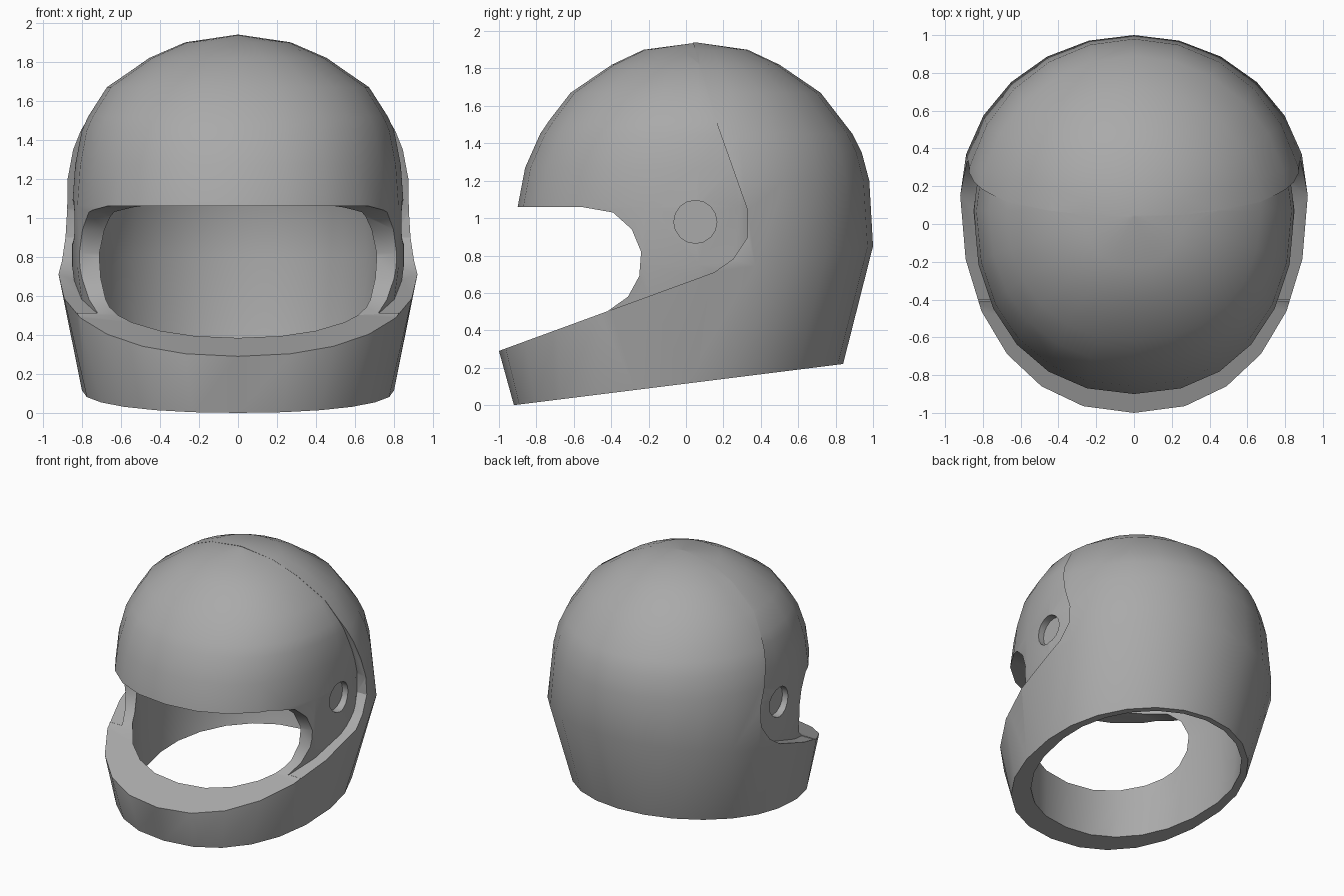
import bpy, bmesh, math

cube = bpy.data.objects.get("Cube")
if cube:
    bpy.data.objects.remove(cube, do_unlink=True)

SIDES = 24

grey = bpy.data.materials.new("shell_grey")
grey.use_nodes = True
colour = (0.4, 0.4, 0.4, 1)
grey.diffuse_color = colour
grey.node_tree.nodes["Principled BSDF"].inputs["Base Color"].default_value = colour


def finish(name, bm):
    bmesh.ops.recalc_face_normals(bm, faces=bm.faces[:])
    mesh = bpy.data.meshes.new(name)
    bm.to_mesh(mesh)
    bm.free()
    mesh.materials.append(grey)
    obj = bpy.data.objects.new(name, mesh)
    bpy.context.collection.objects.link(obj)
    return obj


def loft(name, rings, apex):
    """Skin egg-shaped rings: half width, then (y, z) at front, middle and back."""
    bm = bmesh.new()
    loops = []
    for width, front, mid, back in rings:
        loop = []
        for i in range(SIDES):
            a = math.tau * i / SIDES
            s, c = math.sin(a), math.cos(a)
            end, power = (front, 2 / 2.2) if c > 0 else (back, 1)
            t = abs(c) ** power
            x = math.copysign(abs(s) ** power, s) * width
            loop.append(bm.verts.new((x, mid[0] + (end[0] - mid[0]) * t,
                                      mid[1] + (end[1] - mid[1]) * t)))
        loops.append(loop)
    bm.faces.new(loops[0])
    for low, high in zip(loops, loops[1:]):
        for i in range(SIDES):
            j = (i + 1) % SIDES
            bm.faces.new((low[i], low[j], high[j], high[i]))
    tip = bm.verts.new((0, 0.05, apex))
    for i in range(SIDES):
        bm.faces.new((loops[-1][i], loops[-1][(i + 1) % SIDES], tip))
    return finish(name, bm)


def level(z, width, front, back):
    return (width, (front, z), (0.07, z), (back, z))


def prism(name, outline, x0=-1.5, x1=1.5):
    """Extrude a side outline of (y, z) points across the width."""
    bm = bmesh.new()
    face = bm.faces.new([bm.verts.new((x0, y, z)) for y, z in outline])
    new = bmesh.ops.extrude_face_region(bm, geom=[face])["geom"]
    bmesh.ops.translate(bm, vec=(x1 - x0, 0, 0),
                        verts=[v for v in new if isinstance(v, bmesh.types.BMVert)])
    return finish(name, bm)


def combine(target, other, operation):
    mod = target.modifiers.new(operation, 'BOOLEAN')
    mod.operation = operation
    mod.solver = 'EXACT'
    mod.object = other
    bpy.context.view_layer.objects.active = target
    bpy.ops.object.modifier_apply(modifier=mod.name)
    bpy.data.objects.remove(other, do_unlink=True)


# Crown profile shared by the outer shell and the recessed front
crown = [(1.67, 0.675, -0.62, 0.72), (1.82, 0.455, -0.40, 0.50), (1.9, 0.27, -0.23, 0.33)]

# Outer shell with flared skirt and chin bar
helmet = loft("helmet_shell", [
    (0.80, (-0.92, 0), (0, 0.115), (0.84, 0.22)),
    (0.92, (-1.0, 0.29), (0.15, 0.71), (1.0, 0.85)),
    level(1.2, 0.9, -0.92, 0.98),
    level(1.35, 0.865, -0.84, 0.94),
    level(1.45, 0.82, -0.78, 0.89),
] + [level(*r) for r in crown], 1.94)

# Keep the outer shell below the chin line and behind the side step
combine(helmet, prism("shell_region", [
    (-1.3, -0.2), (-1.3, 0.3), (-0.45, 0.53), (-0.40, 0.509), (0.15, 0.71),
    (0.25, 0.78), (0.33, 0.9), (0.33, 1.04), (0.16, 1.52), (-0.01, 2.1),
    (1.3, 2.1), (1.3, -0.2)]), 'INTERSECT')

# Recessed front dome
inset = 0.003
combine(helmet, loft("front_dome", [
    level(0.45, 0.81, -0.82, 0.8),
    level(0.75, 0.85, -0.88, 0.85),
    level(1.06, 0.85, -0.9, 0.9),
    level(1.27, 0.835, -0.86, 0.89),
    level(1.45, 0.80, -0.78, 0.86),
    level(1.52, 0.768, -0.733, 0.82),
] + [level(z, w - inset, f + inset, b - inset) for z, w, f, b in crown],
    1.94 - inset), 'UNION')

# Hollow for the head
combine(helmet, loft("head_cavity", [
    level(-0.1, 0.69, -0.76, 0.73),
    level(0.3, 0.74, -0.74, 0.82),
    level(0.8, 0.76, -0.75, 0.87),
    level(1.1, 0.74, -0.74, 0.85),
    level(1.4, 0.62, -0.6, 0.7),
    level(1.65, 0.42, -0.38, 0.47),
], 1.78), 'DIFFERENCE')

# Face opening
combine(helmet, prism("face_opening", [
    (-1.3, 1.06), (-0.56, 1.06), (-0.39, 1.03), (-0.29, 0.94), (-0.24, 0.82),
    (-0.25, 0.69), (-0.31, 0.58), (-0.42, 0.502), (-1.0, 0.29), (-1.3, 0.18)]),
    'DIFFERENCE')

# Round pivot sockets on both sides
socket = [(0.05 + 0.115 * math.cos(math.tau * i / 16),
           0.98 + 0.115 * math.sin(math.tau * i / 16)) for i in range(16)]
for side in (-1, 1):
    combine(helmet, prism("pivot_socket", socket, side * 0.79, side * 1.2), 'DIFFERENCE')

# Smooth surfaces with crisp rims
bpy.ops.object.select_all(action='DESELECT')
helmet.select_set(True)
bpy.context.view_layer.objects.active = helmet
bpy.ops.object.shade_smooth_by_angle(angle=math.radians(32))
